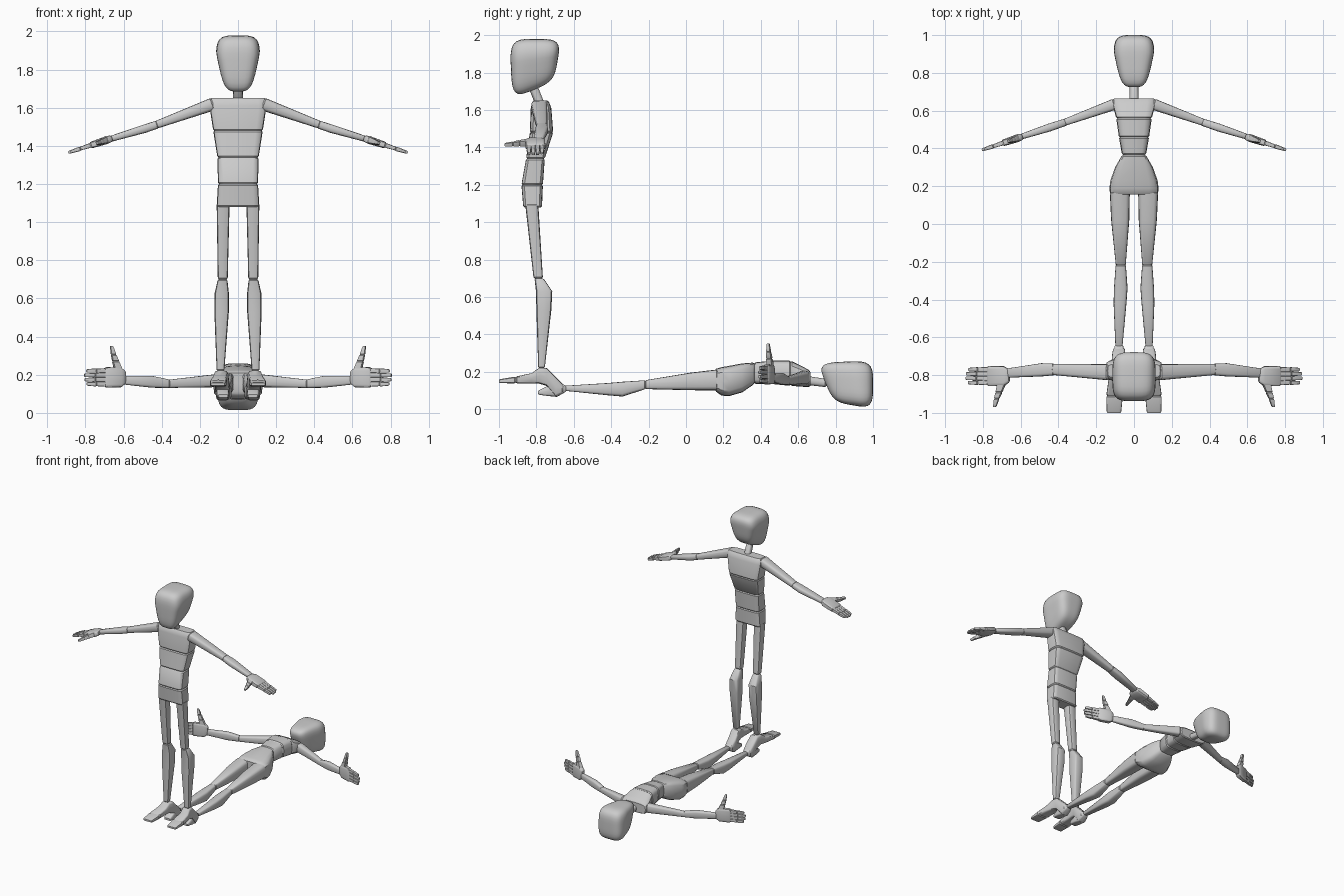
import bpy, bmesh, math
from mathutils import Vector, Matrix

cube = bpy.data.objects.get("Cube")
if cube:
    bpy.data.objects.remove(cube, do_unlink=True)

grey = bpy.data.materials.new("light_grey")
grey.use_nodes = True
grey.diffuse_color = (0.6, 0.6, 0.6, 1)
grey.node_tree.nodes["Principled BSDF"].inputs["Base Color"].default_value = (0.6, 0.6, 0.6, 1)

X, Y, Z = Vector((1, 0, 0)), Vector((0, 1, 0)), Vector((0, 0, 1))
SIDES = (("left", 1), ("right", -1))


def power(value, n):
    return math.copysign(abs(value) ** (2 / n), value)


def finish(name, bm, angle=35):
    bmesh.ops.recalc_face_normals(bm, faces=bm.faces)
    mesh = bpy.data.meshes.new(name)
    bm.to_mesh(mesh)
    bm.free()
    obj = bpy.data.objects.new(name, mesh)
    bpy.context.collection.objects.link(obj)
    mesh.materials.append(grey)
    bpy.ops.object.select_all(action="DESELECT")
    obj.select_set(True)
    bpy.context.view_layer.objects.active = obj
    bpy.ops.object.shade_smooth_by_angle(angle=math.radians(angle))
    return obj


def loft(name, sections, u, v, n=5, edge=0.007, count=16):
    """Skin rounded-box rings (centre, half u, half v), easing both ends."""
    secs = [(Vector(c), a, b) for c, a, b in sections]

    def eased(end, inner):
        t = min(0.4, edge / (inner[0] - end[0]).length)
        full = (end[0].lerp(inner[0], t), end[1] + (inner[1] - end[1]) * t,
                end[2] + (inner[2] - end[2]) * t)
        shrink = min(edge * 0.8, 0.3 * min(end[1], end[2]))
        return (end[0], end[1] - shrink, end[2] - shrink), full

    first, last = eased(secs[0], secs[1]), eased(secs[-1], secs[-2])
    secs = [*first, *secs[1:-1], last[1], last[0]]
    bm = bmesh.new()
    rings = []
    for c, a, b in secs:
        angles = [2 * math.pi * i / count for i in range(count)]
        rings.append([bm.verts.new(c + u * a * power(math.cos(t), n)
                                   + v * b * power(math.sin(t), n)) for t in angles])
    for low, high in zip(rings, rings[1:]):
        for i in range(count):
            j = (i + 1) % count
            bm.faces.new((low[i], low[j], high[j], high[i]))
    bm.faces.new(rings[0])
    bm.faces.new(rings[-1])
    return finish(name, bm)


def upright(x, y0, y1, z, half):
    """Level ring spanning y0..y1."""
    return (x, (y0 + y1) / 2, z), half, (y1 - y0) / 2


def reclined(x, z0, z1, y, half):
    """Ring across the lying body spanning z0..z1."""
    return (x, y, (z0 + z1) / 2), half, (z1 - z0) / 2


def head(name, matrix):
    bm = bmesh.new()
    bmesh.ops.create_cube(bm, size=2)
    bmesh.ops.subdivide_edges(bm, edges=bm.edges, cuts=9, use_grid_fill=True)
    for vert in bm.verts:
        d = vert.co.normalized()
        p = d / sum(abs(k) ** 4 for k in d) ** 0.25
        up = (p.z + 1) / 2
        width = 0.073 + 0.042 * min(1, up * 1.5)
        depth = 0.112 + 0.026 * up
        lift = (1 - up) * 0.045 * (p.y + 0.6)
        vert.co = (p.x * width, p.y * depth - 0.012 * (1 - up), p.z * 0.15 + lift)
    bm.transform(matrix)
    finish(name, bm, 60)


def hand(prefix, side, wrist, tip, thumb_dir, offset):
    """Palm, four two-piece fingers and a thumb between wrist and tip."""
    wrist, tip = Vector(wrist), Vector(tip)
    d = (tip - wrist).normalized()
    length = (tip - wrist).length
    s = Vector(thumb_dir)
    n = d.cross(s).normalized()

    def at(t, lateral):
        return wrist + d * length * t + s * (lateral + offset)

    loft(prefix + "palm", [(at(0, 0), 0.032, 0.016), (at(0.12, 0), 0.052, 0.021),
                           (at(0.5, 0), 0.054, 0.017)], s, n)
    for i, reach in enumerate((0.95, 1, 0.99, 0.94)):
        lat = 0.036 - i * 0.024
        mid = 0.5 + (reach - 0.5) * 0.5
        for part, t0, t1, w0, w1 in (("base", 0.49, mid, 0.0125, 0.0115),
                                     ("tip", mid, reach, 0.0115, 0.009)):
            loft(f"{prefix}finger_{i + 1}_{part}",
                 [(at(t0, lat), w0, w0), (at(t1, lat * 0.95), w1, w1 * 0.8)],
                 s, n, edge=0.003, count=8)
    spots = [(at(0.16, 0.03), 0.024, 0.018), (at(0.24, 0.085), 0.018, 0.015),
             (at(0.29, 0.12), 0.014, 0.012), (at(0.34, 0.165), 0.008, 0.008)]
    for i in range(3):
        loft(f"{prefix}thumb_{i + 1}", spots[i:i + 2], d, n, edge=0.004, count=8)


def arm_part(name, sections, u):
    axis = (Vector(sections[-1][0]) - Vector(sections[0][0])).normalized()
    loft(name, sections, u, axis.cross(u).normalized(), n=3.5)


# Standing figure: head, neck and four torso blocks
head("standing_head", Matrix.Translation((0, -0.805, 1.83)))
loft("standing_neck", [((0, -0.78, 1.63), 0.026, 0.026), ((0, -0.82, 1.73), 0.024, 0.026)], X, Y, n=2.5)
blocks = [("chest", [upright(0, -0.82, -0.735, 1.65, 0.145), upright(0, -0.83, -0.72, 1.61, 0.15),
                     upright(0, -0.835, -0.71, 1.48, 0.13)]),
          ("ribs", [upright(0, -0.835, -0.71, 1.48, 0.13), upright(0, -0.855, -0.755, 1.34, 0.108)]),
          ("waist", [upright(0, -0.855, -0.755, 1.34, 0.108), upright(0, -0.88, -0.765, 1.20, 0.105)]),
          ("pelvis", [upright(0, -0.88, -0.765, 1.20, 0.105), upright(0, -0.87, -0.77, 1.08, 0.112)])]
for part, rings in blocks:
    loft("standing_" + part, rings, X, Y, n=6)

# Standing figure: limbs
for label, s in SIDES:
    pre = f"standing_{label}_"
    loft(pre + "thigh", [upright(s * 0.078, -0.86, -0.79, 1.10, 0.034),
                         upright(s * 0.08, -0.815, -0.765, 0.70, 0.026)], X, Y)
    loft(pre + "shin", [upright(s * 0.081, -0.81, -0.762, 0.70, 0.025),
                        upright(s * 0.085, -0.802, -0.715, 0.63, 0.037),
                        upright(s * 0.086, -0.80, -0.72, 0.53, 0.038),
                        upright(s * 0.092, -0.79, -0.755, 0.22, 0.02)], X, Y)
    loft(pre + "foot", [reclined(s * 0.08, 0.09, 0.13, -0.655, 0.03),
                        reclined(s * 0.08, 0.065, 0.17, -0.695, 0.036),
                        reclined(s * 0.085, 0.125, 0.22, -0.745, 0.035),
                        reclined(s * 0.09, 0.137, 0.222, -0.785, 0.034),
                        reclined(s * 0.097, 0.138, 0.193, -0.825, 0.038),
                        reclined(s * 0.103, 0.138, 0.175, -0.91, 0.044)], X, Z)
    loft(pre + "toes", [reclined(s * 0.103, 0.138, 0.175, -0.91, 0.044),
                        reclined(s * 0.106, 0.14, 0.16, -1.0, 0.038)], X, Z)
    arm_part(pre + "upper_arm", [((s * 0.13, -0.785, 1.62), 0.043, 0.034),
                                 ((s * 0.43, -0.77, 1.51), 0.029, 0.02)], Y)
    arm_part(pre + "forearm", [((s * 0.42, -0.77, 1.513), 0.03, 0.021),
                               ((s * 0.49, -0.772, 1.49), 0.035, 0.022),
                               ((s * 0.68, -0.79, 1.433), 0.024, 0.015)], Y)
    hand(pre, s, (s * 0.66, -0.79, 1.44), (s * 0.89, -0.79, 1.365), -Y, 0.015)

# Lying figure: head, neck and torso, face up
head("lying_head", Matrix.Translation((0, 0.86, 0.132)) @ Matrix.Rotation(-math.pi / 2, 4, "X")
     @ Matrix.Scale(0.935, 4))
loft("lying_neck", [((0, 0.64, 0.155), 0.025, 0.024), ((0, 0.75, 0.14), 0.022, 0.022)], X, Z, n=2.5)
blocks = [("chest", [reclined(0, 0.12, 0.205, 0.665, 0.11), reclined(0, 0.12, 0.225, 0.63, 0.113),
                     reclined(0, 0.125, 0.26, 0.56, 0.094)]),
          ("ribs", [reclined(0, 0.125, 0.26, 0.56, 0.094), reclined(0, 0.135, 0.26, 0.46, 0.08)]),
          ("waist", [reclined(0, 0.135, 0.26, 0.46, 0.08), reclined(0, 0.135, 0.25, 0.365, 0.063)]),
          ("pelvis", [reclined(0, 0.135, 0.25, 0.365, 0.063), reclined(0, 0.09, 0.245, 0.30, 0.1),
                      reclined(0, 0.07, 0.232, 0.23, 0.125), reclined(0, 0.073, 0.225, 0.19, 0.13),
                      reclined(0, 0.098, 0.215, 0.155, 0.127)])]
for part, rings in blocks:
    loft("lying_" + part, rings, X, Z, n=4)

# Lying figure: limbs
for label, s in SIDES:
    pre = f"lying_{label}_"
    loft(pre + "thigh", [reclined(s * 0.075, 0.10, 0.213, 0.17, 0.053),
                         reclined(s * 0.073, 0.102, 0.195, 0.02, 0.048),
                         reclined(s * 0.07, 0.108, 0.155, -0.22, 0.026)], X, Z, n=4)
    loft(pre + "shin", [reclined(s * 0.07, 0.108, 0.155, -0.215, 0.027),
                        reclined(s * 0.07, 0.068, 0.147, -0.34, 0.036),
                        reclined(s * 0.074, 0.075, 0.14, -0.42, 0.034),
                        reclined(s * 0.08, 0.10, 0.125, -0.66, 0.018)], X, Z, n=4)
    loft(pre + "foot", [reclined(s * 0.08, 0.095, 0.125, -0.64, 0.022),
                        reclined(s * 0.08, 0.066, 0.15, -0.69, 0.03),
                        reclined(s * 0.08, 0.07, 0.13, -0.73, 0.032),
                        reclined(s * 0.078, 0.078, 0.10, -0.79, 0.028)], X, Z)
    arm_part(pre + "upper_arm", [((s * 0.10, 0.635, 0.17), 0.035, 0.03),
                                 ((s * 0.37, 0.537, 0.152), 0.021, 0.018)], Z)
    arm_part(pre + "forearm", [((s * 0.36, 0.54, 0.153), 0.022, 0.019),
                               ((s * 0.45, 0.51, 0.163), 0.031, 0.021),
                               ((s * 0.61, 0.458, 0.172), 0.022, 0.014)], Z)
    hand(pre, s, (s * 0.59, 0.463, 0.172), (s * 0.805, 0.392, 0.172), Z, 0.014)
